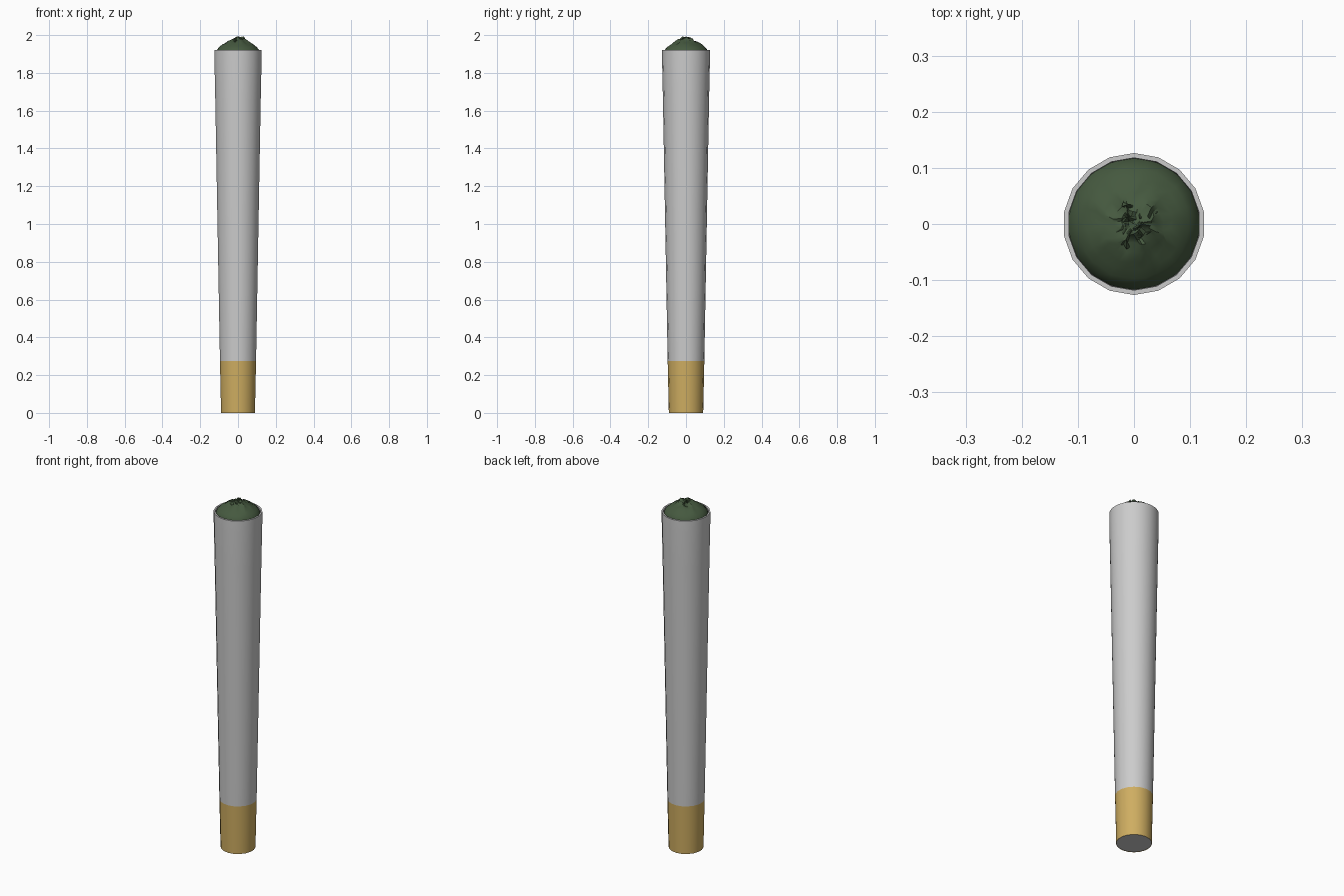
import bpy, bmesh, math, random
from mathutils import Vector, noise

if "Cube" in bpy.data.objects:
    bpy.data.objects.remove(bpy.data.objects["Cube"])

random.seed(4)
SIDES = 18


def material(name, rgb):
    m = bpy.data.materials.new(name)
    m.diffuse_color = (*rgb, 1)
    m.use_nodes = True
    m.node_tree.nodes["Principled BSDF"].inputs["Base Color"].default_value = m.diffuse_color
    return m


def lathe(name, profile, sides, mat=None, cap_start=False, cap_end=False, jitter=None):
    """Revolve (radius, z) points around z, with a vertex on the y axis."""
    bm = bmesh.new()
    rings = []
    for r, z in profile:
        ring = []
        for i in range(sides):
            a = math.pi / 2 + math.tau * i / sides
            p = Vector((r * math.cos(a), r * math.sin(a), z))
            ring.append(bm.verts.new(jitter(p, r) if jitter else p))
        rings.append(ring)
    for lo, hi in zip(rings, rings[1:]):
        for i in range(sides):
            j = (i + 1) % sides
            bm.faces.new((lo[i], lo[j], hi[j], hi[i]))
    if cap_start:
        bm.faces.new(rings[0][::-1])
    if cap_end:
        bm.faces.new(rings[-1])
    me = bpy.data.meshes.new(name)
    bm.to_mesh(me)
    bm.free()
    ob = bpy.data.objects.new(name, me)
    bpy.context.collection.objects.link(ob)
    if mat:
        me.materials.append(mat)
    bpy.ops.object.select_all(action='DESELECT')
    ob.select_set(True)
    bpy.context.view_layer.objects.active = ob
    bpy.ops.object.shade_smooth_by_angle(angle=math.radians(40))
    return ob


gold = material("gold_band", (0.62, 0.42, 0.12))
green = material("herb_green", (0.06, 0.10, 0.05))

# Tapered paper tube with a thin rim and inner lip
lathe("paper_tube", [(0.097, 0.275), (0.112, 1.1), (0.122, 1.65), (0.1265, 1.86),
                     (0.1265, 1.922), (0.118, 1.922), (0.116, 1.88)], SIDES)

# Coloured band around the narrow end
lathe("tip_band", [(0.091, 0.0), (0.097, 0.275)], SIDES, gold)

# Grey end face
lathe("tip_end", [(0.0, 0.002), (0.0908, 0.002)][1:], SIDES, cap_start=True)


# Crumpled filling: smooth at the rim, jagged towards the middle
def crumple(p, r):
    t = max(0.0, 1 - r / 0.118)
    n = noise.noise_vector(p * 38)
    side = 0.012 * min(1, t * 1.6)
    lift = 0.016 * t * n.z + (random.uniform(-0.008, 0.008) if 0.004 < r < 0.045 else 0)
    return Vector((p.x + n.x * side, p.y + n.y * side, min(p.z + lift, 2.0)))


lathe("filling", [(0.117, 1.905), (0.11, 1.925), (0.098, 1.938), (0.084, 1.949), (0.068, 1.959),
                  (0.053, 1.967), (0.04, 1.974), (0.028, 1.981), (0.017, 1.985), (0.008, 1.982)],
      30, green, cap_end=True, jitter=crumple)

# Small curled flakes on the crown
bm = bmesh.new()
for k in range(9):
    a = k * 2.4
    r = 0.008 + 0.004 * k
    c = Vector((r * math.cos(a), r * math.sin(a), 1.982 - 0.4 * r))
    d = Vector((math.cos(a + 1), math.sin(a + 1), random.uniform(-0.3, 0.3))) * 0.013
    up = Vector((random.uniform(-.006, .006), random.uniform(-.006, .006), 0.014))
    w = d.cross(up).normalized() * 0.004
    base = [bm.verts.new(c + v) for v in (-d - w, d - w, d + w, -d + w)]
    top = bm.verts.new(c + up)
    for i in range(4):
        bm.faces.new((base[i], base[(i + 1) % 4], top))
for v in bm.verts:
    v.co.z = min(v.co.z, 2.0)
bmesh.ops.recalc_face_normals(bm, faces=bm.faces)
me = bpy.data.meshes.new("crown_flakes")
bm.to_mesh(me)
bm.free()
me.materials.append(green)
bpy.context.collection.objects.link(bpy.data.objects.new("crown_flakes", me))
